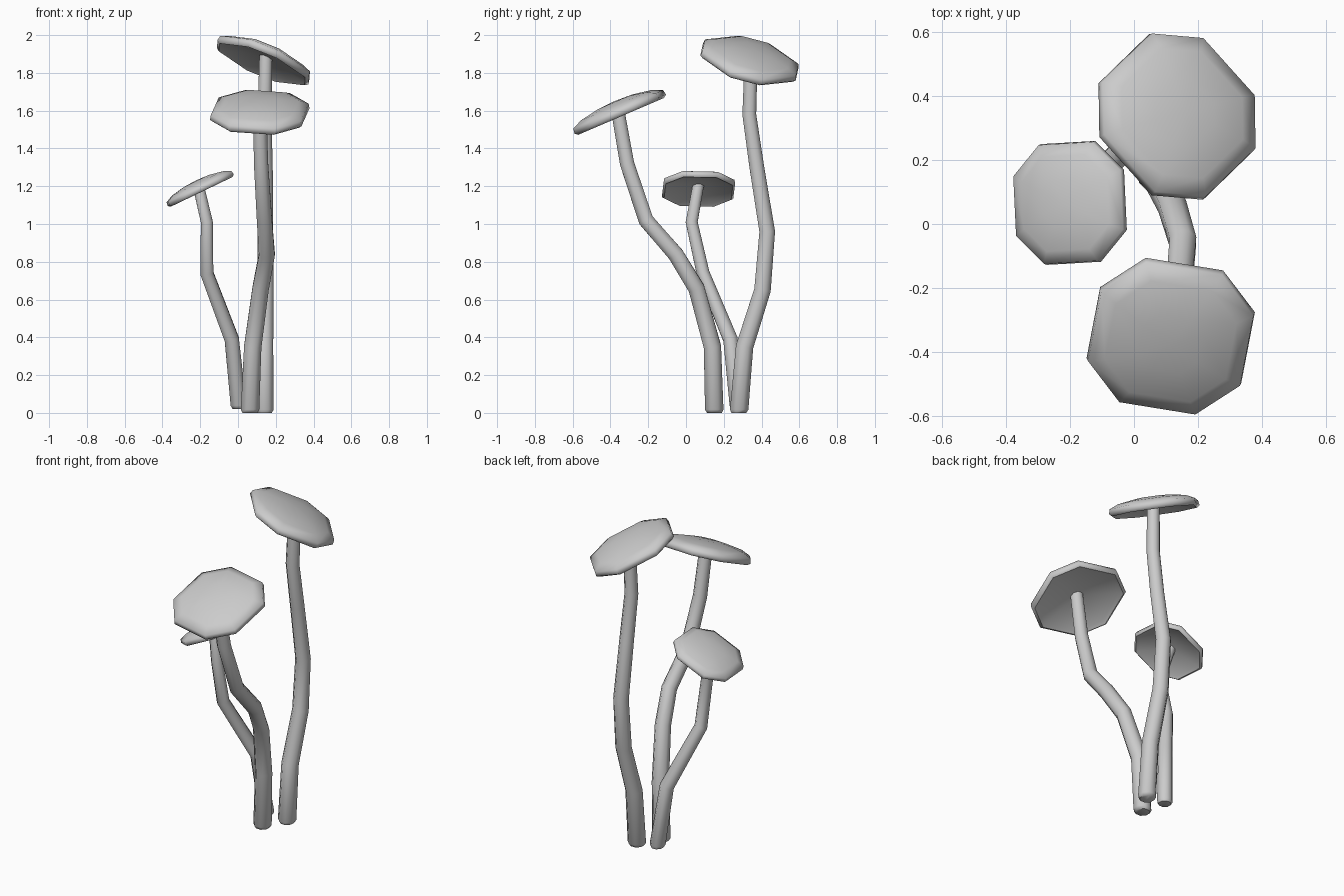
import bpy, bmesh, math
from mathutils import Vector, Matrix

if "Cube" in bpy.data.objects:
    bpy.data.objects.remove(bpy.data.objects["Cube"])

Z = Vector((0, 0, 1))


def finish(bm, name):
    bmesh.ops.recalc_face_normals(bm, faces=bm.faces)
    me = bpy.data.meshes.new(name)
    bm.to_mesh(me)
    bm.free()
    ob = bpy.data.objects.new(name, me)
    bpy.context.collection.objects.link(ob)
    bpy.ops.object.select_all(action='DESELECT')
    ob.select_set(True)
    bpy.context.view_layer.objects.active = ob
    bpy.ops.object.shade_smooth_by_angle(angle=math.radians(60))
    return ob


def bridge(bm, a, b):
    n = len(a)
    for i in range(n):
        j = (i + 1) % n
        bm.faces.new((a[i], a[j], b[j], b[i]))


def fan(bm, ring, tip):
    n = len(ring)
    for i in range(n):
        bm.faces.new((ring[i], ring[(i + 1) % n], tip))


# Cap cross-section (radius, height): underside hollow, rim, dome
PROFILE = [(0.10, 0.036), (0.235, 0.012), (0.258, 0.0), (0.275, 0.013),
           (0.270, 0.040), (0.215, 0.064), (0.105, 0.083)]
# Octagon with alternating long and short sides
ANGLES = [90 * k + s * 26.57 for k in range(4) for s in (-1, 1)]


def cap(name, base, normal, axis, scale):
    bm = bmesh.new()
    mat = Matrix.Translation(base) @ Z.rotation_difference(normal).to_matrix().to_4x4()

    def pt(r, h, a=0.0):
        a = math.radians(a + axis)
        return bm.verts.new(mat @ (Vector((r * math.cos(a), r * math.sin(a), h)) * scale))

    rings = [[pt(r, h, a) for a in ANGLES] for r, h in PROFILE]
    for a, b in zip(rings, rings[1:]):
        bridge(bm, a, b)
    fan(bm, rings[0], pt(0, 0.045))
    fan(bm, rings[-1], pt(0, 0.088))
    finish(bm, name)


def stem(name, pts, r0, r1, sides=8):
    pts = [Vector(p) for p in pts]
    # Short rounded foot
    path = [pts[0], pts[0].lerp(pts[1], 0.05)] + pts[1:]
    bm = bmesh.new()
    rings = []
    top = path[-1].z
    for i, p in enumerate(path):
        if i < 2:
            t = Z
        else:
            t = (p - path[i - 1]).normalized()
            if i + 1 < len(path):
                t = (t + (path[i + 1] - p).normalized()).normalized()
        r = r0 + (r1 - r0) * p.z / top
        if i == 0:
            r *= 0.8
        q = Z.rotation_difference(t)
        rings.append([bm.verts.new(p + q @ Vector((r * math.cos(a), r * math.sin(a), 0)))
                      for a in [2 * math.pi * (k + 0.5) / sides for k in range(sides)]])
    for a, b in zip(rings, rings[1:]):
        bridge(bm, a, b)
    bm.faces.new(rings[0])
    bm.faces.new(rings[-1])
    finish(bm, name)


# name, cap base, cap slope direction, octagon axis, cap scale, stem radii, stem path
MUSHROOMS = [
    ("tall", (0.127, 0.332, 1.845), (0.42, 0.27, 1), 43, 1.0, (0.053, 0.037),
     [(0.14, 0.28, 0), (0.14, 0.31, 0.35), (0.145, 0.405, 0.65), (0.145, 0.43, 0.96),
      (0.145, 0.375, 1.3), (0.14, 0.335, 1.58)]),
    ("middle", (0.115, -0.343, 1.57), (0.0, -0.43, 1), -10, 1.0, (0.053, 0.038),
     [(0.063, 0.15, 0), (0.078, 0.14, 0.35), (0.12, 0.055, 0.66), (0.153, -0.055, 0.84),
      (0.14, -0.212, 1.02), (0.122, -0.312, 1.32)]),
    ("small", (-0.193, 0.066, 1.17), (-0.48, 0.0, 1), 3, 0.77, (0.046, 0.032),
     [(0.005, 0.275, 0.02), (-0.033, 0.235, 0.39), (-0.165, 0.09, 0.74),
      (-0.165, 0.03, 1.01)]),
]

for name, base, slope, axis, scale, (r0, r1), path in MUSHROOMS:
    base, n = Vector(base), Vector(slope).normalized()
    cap(name + "_cap", base, n, axis, scale)
    stem(name + "_stem", path + [base + n * 0.055 * scale], r0, r1)
